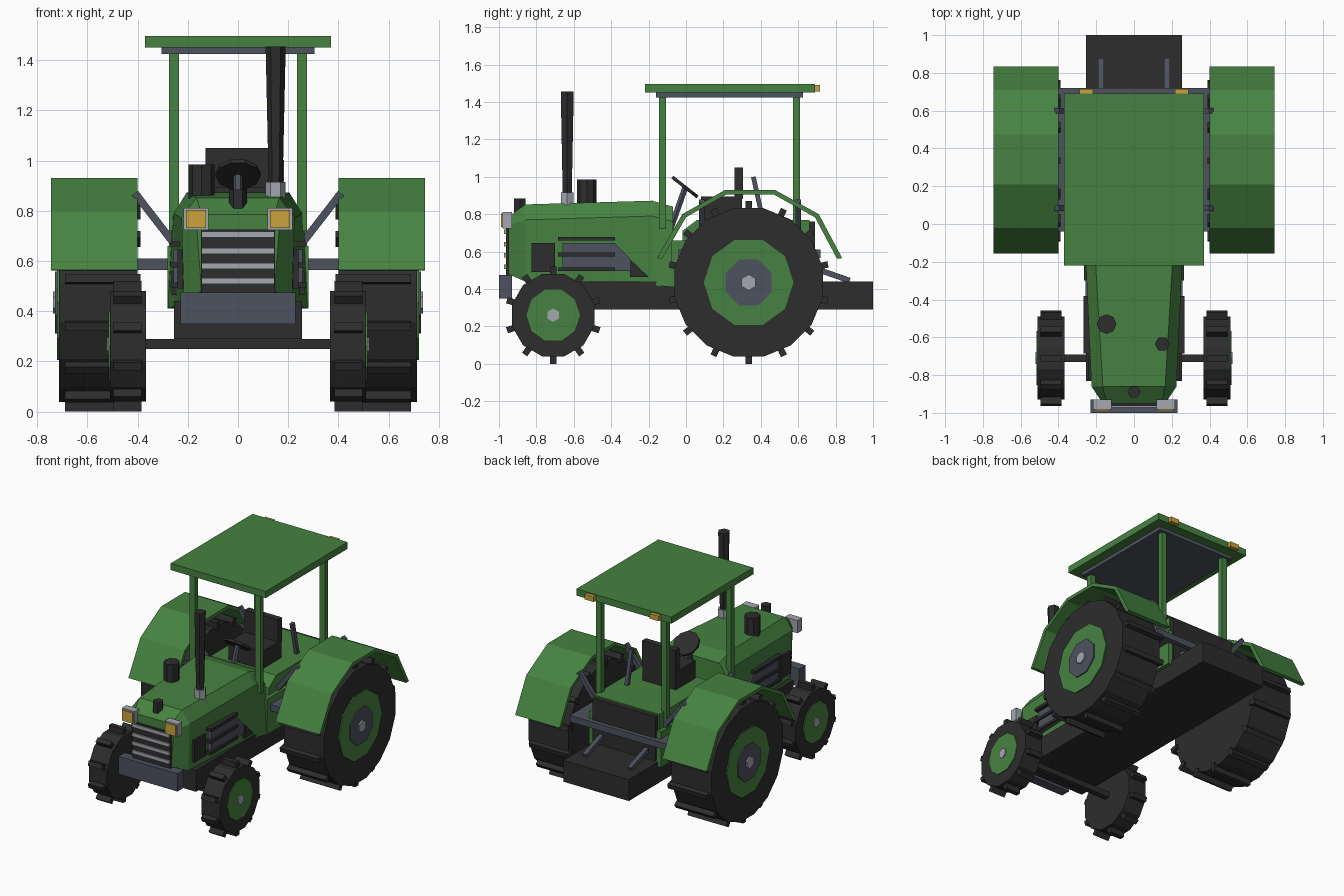
import bpy, bmesh, math
from mathutils import Vector

if "Cube" in bpy.data.objects:
    bpy.data.objects.remove(bpy.data.objects["Cube"])


def material(name, rgb):
    m = bpy.data.materials.new(name)
    m.diffuse_color = (*rgb, 1)
    m.use_nodes = True
    m.node_tree.nodes["Principled BSDF"].inputs["Base Color"].default_value = m.diffuse_color
    return m


GREEN = material("green paint", (0.062, 0.225, 0.052))
BLACK = material("black rubber", (0.026, 0.026, 0.026))
SLATE = material("slate metal", (0.074, 0.084, 0.112))
SILVER = material("silver metal", (0.37, 0.39, 0.43))
AMBER = material("amber lamp", (0.60, 0.37, 0.045))


def make(name, verts, faces, mat):
    bm = bmesh.new()
    vs = [bm.verts.new(v) for v in verts]
    for f in faces:
        bm.faces.new([vs[i] for i in f])
    bmesh.ops.recalc_face_normals(bm, faces=bm.faces)
    me = bpy.data.meshes.new(name)
    bm.to_mesh(me)
    bm.free()
    me.materials.append(mat)
    ob = bpy.data.objects.new(name, me)
    bpy.context.collection.objects.link(ob)
    return ob


def loft(name, rings, mat):
    """Join equal-length rings of points and cap both ends."""
    n = len(rings[0])
    verts = [p for r in rings for p in r]
    faces = [list(range(n)), list(range(len(verts) - n, len(verts)))]
    for k in range(len(rings) - 1):
        for i in range(n):
            j = (i + 1) % n
            faces.append([k * n + i, k * n + j, k * n + n + j, k * n + n + i])
    return make(name, verts, faces, mat)


def box(name, x, y, z, mat):
    ring = lambda h: [(x[0], y[0], h), (x[1], y[0], h), (x[1], y[1], h), (x[0], y[1], h)]
    return loft(name, [ring(z[0]), ring(z[1])], mat)


def side_prism(name, profile, x0, x1, mat):
    """Extrude a (y, z) profile along x."""
    return loft(name, [[(x, y, z) for y, z in profile] for x in (x0, x1)], mat)


def rod(name, a, b, r0, r1, sides, mat, turn=0.0):
    """Straight bar with a regular section, optionally tapered."""
    a, b = Vector(a), Vector(b)
    d = (b - a).normalized()
    u = Vector((1, 0, 0)) if abs(d.x) < 0.9 else Vector((0, 0, -1))
    u = (u - d * u.dot(d)).normalized()
    v = d.cross(u)

    def ring(c, r):
        return [c + r * (math.cos(t) * u + math.sin(t) * v)
                for t in (turn + i * math.tau / sides for i in range(sides))]
    return loft(name, [ring(a, r0), ring(b, r1)], mat)


def bar(name, a, b, w, mat):
    return rod(name, a, b, w * 0.707, w * 0.707, 4, mat, math.pi / 4)


def span(s, a, b):
    return tuple(sorted((s * a, s * b)))


# Chassis, axle and bumper
box("chassis", (-0.255, 0.255), (-0.83, 1.0), (0.29, 0.44), BLACK)
box("front_axle", (-0.50, 0.50), (-0.73, -0.69), (0.25, 0.29), BLACK)
box("bumper", (-0.23, 0.23), (-1.0, -0.93), (0.35, 0.475), SLATE)

# Hood lofted along y, each section: y, bottom, shoulder and top corners
rings = []
for y, xb, zb, xm, zm, xt, zt in (
        (-0.95, 0.145, 0.48, 0.165, 0.74, 0.145, 0.785),
        (-0.86, 0.215, 0.44, 0.225, 0.77, 0.165, 0.852),
        (-0.18, 0.25, 0.42, 0.256, 0.79, 0.205, 0.872),
        (-0.07, 0.28, 0.41, 0.262, 0.76, 0.21, 0.84)):
    rings.append([(-xb, y, zb), (xb, y, zb), (xm, y, zm),
                  (xt, y, zt), (-xt, y, zt), (-xm, y, zm)])
loft("hood", rings, GREEN)

# Grille with bars
box("grille", (-0.147, 0.147), (-0.963, -0.94), (0.475, 0.725), BLACK)
for z in (0.52, 0.58, 0.64, 0.705):
    box("grille_bar", (-0.145, 0.145), (-0.972, -0.955), (z - 0.012, z + 0.012), SILVER)

# Cab body and platform
box("cab_body", (-0.28, 0.28), (-0.08, 0.68), (0.41, 0.66), GREEN)
side_prism("seat_platform", [(-0.02, 0.6), (-0.02, 0.71), (0.06, 0.77), (0.66, 0.77), (0.66, 0.6)],
           -0.255, 0.255, GREEN)
box("rear_panel", (-0.245, 0.245), (0.66, 0.69), (0.45, 0.76), BLACK)
box("step_plate", (-0.40, 0.40), (-0.04, 0.72), (0.565, 0.61), SLATE)

# Seat and controls
box("seat_cushion", (-0.13, 0.13), (0.08, 0.30), (0.77, 0.895), BLACK)
box("seat_back", (-0.13, 0.13), (0.26, 0.305), (0.88, 1.05), BLACK)
rod("steering_column", (0, -0.09, 0.70), (0, -0.005, 0.94), 0.018, 0.018, 6, SLATE)
rod("steering_wheel", (0, -0.011, 0.938), (0, 0.0, 0.952), 0.09, 0.09, 10, BLACK)
bar("gear_lever", (0.17, 0.415, 0.75), (0.17, 0.36, 1.0), 0.025, SLATE)

# Stack, air cleaner and filler cap
rod("exhaust_collar", (0.15, -0.635, 0.85), (0.15, -0.635, 0.915), 0.04, 0.04, 6, SILVER)
rod("exhaust_stack", (0.15, -0.635, 0.91), (0.15, -0.635, 1.455), 0.028, 0.04, 6, BLACK)
rod("air_cleaner", (-0.145, -0.53, 0.85), (-0.145, -0.53, 0.985), 0.052, 0.052, 8, BLACK)
rod("filler_cap", (0, -0.888, 0.80), (0, -0.888, 0.885), 0.035, 0.035, 6, BLACK)

# Roof
box("roof", (-0.37, 0.37), (-0.22, 0.69), (1.45, 1.497), GREEN)
box("roof_lining", (-0.305, 0.305), (-0.16, 0.625), (1.425, 1.452), SLATE)


def wheel(tag, s, y, z, r, x0, x1, sides, lugs, lug_x, lug_top, discs):
    """Tyre, tread lugs and stacked hub discs (radius, sides, x, material)."""
    rod(tag + "_tire", (s * x0, y, z), (s * x1, y, z), r, r, sides, BLACK, math.pi / sides)
    for i in range(lugs):
        t = i * math.tau / lugs
        out, along = (math.sin(t), -math.cos(t)), (math.cos(t), math.sin(t))
        prof = [(y + out[0] * d + along[0] * w, z + out[1] * d + along[1] * w)
                for d, w in ((r - 0.03, -0.017), (r - 0.03, 0.017),
                             (lug_top, 0.017), (lug_top, -0.017))]
        side_prism(tag + "_lug", prof, s * lug_x[0], s * lug_x[1], BLACK)
    for rad, n, x, mat in discs:
        rod(tag + "_hub", (s * (x1 - 0.02), y, z), (s * x, y, z), rad, rad, n, mat,
            math.pi / n if n != 6 else 0)


# Fender profile, outer edge then inner edge scaled towards the wheel
outer = [(-0.155, 0.565), (-0.02, 0.80), (0.21, 0.93), (0.475, 0.93), (0.71, 0.80), (0.835, 0.565)]
inner = [(0.34 + (y - 0.34) * 0.945, 0.5 + (z - 0.5) * 0.945) for y, z in outer]

for s, side in ((-1, "left"), (1, "right")):
    # Wheels
    wheel(side + "_front_wheel", s, -0.71, 0.26, 0.228, 0.367, 0.51, 12, 10, (0.385, 0.495), 0.26,
          [(0.143, 10, 0.516, GREEN), (0.036, 6, 0.522, SILVER)])
    wheel(side + "_rear_wheel", s, 0.335, 0.435, 0.405, 0.40, 0.712, 16, 14, (0.388, 0.69), 0.435,
          [(0.24, 10, 0.72, GREEN), (0.133, 8, 0.728, SLATE), (0.043, 6, 0.737, SILVER)])

    # Fender built from flat panels, with struts to the body
    fender = [[(s * 0.40, *o), (s * 0.745, *o), (s * 0.745, *i), (s * 0.40, *i)]
              for o, i in zip(outer, inner)]
    loft(side + "_fender", fender, GREEN)
    for y in (0.085, 0.60):
        bar(side + "_fender_strut", (s * 0.255, y, 0.67), (s * 0.41, y, 0.87), 0.03, SLATE)

    # Roof posts and rear lamps
    box(side + "_front_post", span(s, 0.235, 0.275), (-0.145, -0.107), (0.72, 1.43), GREEN)
    box(side + "_rear_post", span(s, 0.235, 0.275), (0.573, 0.61), (0.60, 1.43), GREEN)
    box(side + "_rear_lamp", span(s, 0.218, 0.288), (0.685, 0.716), (1.455, 1.49), AMBER)

    # Headlight
    box(side + "_headlight", span(s, 0.118, 0.217), (-0.982, -0.93), (0.723, 0.812), SILVER)
    box(side + "_headlight_lens", span(s, 0.127, 0.208), (-0.989, -0.975), (0.732, 0.803), AMBER)

    # Hood side details: battery box, engine panel, louvers, dark wedge
    box(side + "_battery_box", span(s, 0.18, 0.24), (-0.825, -0.70), (0.49, 0.645), BLACK)
    side_prism(side + "_engine_panel",
               [(-0.66, 0.495), (-0.66, 0.645), (-0.38, 0.645), (-0.30, 0.565), (-0.30, 0.495)],
               s * 0.20, s * 0.256, SLATE)
    side_prism(side + "_panel_wedge", [(-0.30, 0.465), (-0.30, 0.56), (-0.20, 0.465)],
               s * 0.20, s * 0.264, BLACK)
    for z in (0.505, 0.585, 0.668):
        box(side + "_louver", span(s, 0.20, 0.268), (-0.685, -0.38), (z - 0.01, z + 0.01), BLACK)

    # Rear hitch arm on the deck
    bar(side + "_hitch_arm", (s * 0.175, 0.66, 0.52), (s * 0.175, 0.875, 0.445), 0.03, SLATE)
